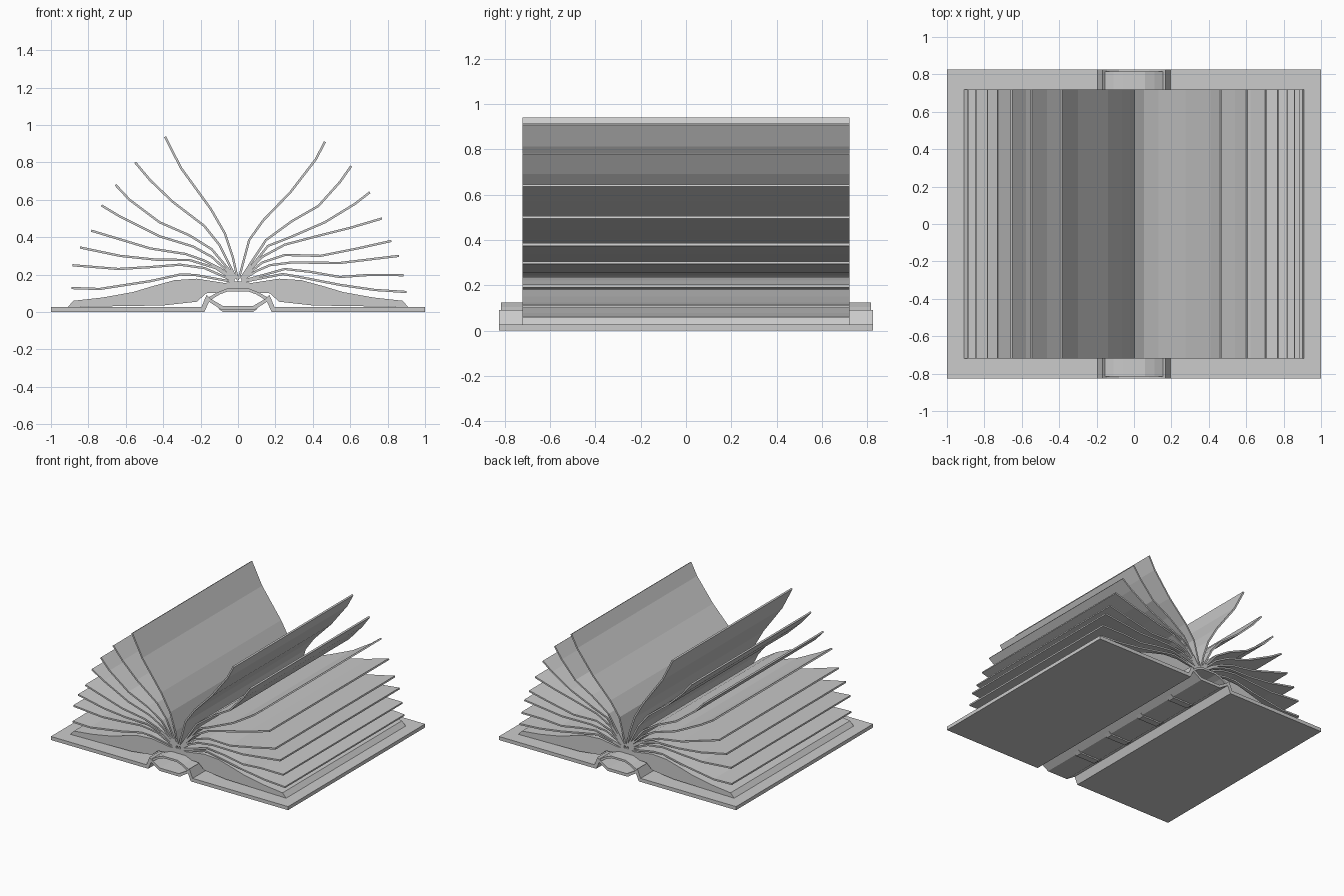
import bpy, bmesh
from mathutils import Vector

PAGE_Y = 0.72
COVER_Y = 0.825


def extrude_profile(name, pts, half_y, y0=0.0):
    """Closed (x, z) outline extruded along y."""
    bm = bmesh.new()
    face = bm.faces.new([bm.verts.new((x, y0 - half_y, z)) for x, z in pts])
    res = bmesh.ops.extrude_face_region(bm, geom=[face])
    moved = [v for v in res["geom"] if isinstance(v, bmesh.types.BMVert)]
    bmesh.ops.translate(bm, verts=moved, vec=(0, 2 * half_y, 0))
    bmesh.ops.recalc_face_normals(bm, faces=bm.faces)
    mesh = bpy.data.meshes.new(name)
    bm.to_mesh(mesh)
    bm.free()
    obj = bpy.data.objects.new(name, mesh)
    bpy.context.collection.objects.link(obj)
    return obj


def mirrored(right):
    return [(-x, z) for x, z in right]


def sheet_outline(path, thick=0.012):
    """Thicken an open (x, z) path into a closed outline."""
    p = [Vector(q) for q in path]
    a, b = [], []
    for i, q in enumerate(p):
        d = (p[min(i + 1, len(p) - 1)] - p[max(i - 1, 0)]).normalized()
        n = Vector((-d.y, d.x)) * thick / 2
        a.append(q + n)
        b.append(q - n)
    return [tuple(v) for v in a + b[::-1]]


# Cover: boards, raised hinges and sunken spine as one profile
outer = [(0.085, 0.01), (0.155, 0.055), (0.18, 0.0), (1.0, 0.0)]
inner = [(1.0, 0.027), (0.195, 0.027), (0.168, 0.092), (0.145, 0.07), (0.08, 0.032)]
half = outer + inner
extrude_profile("cover", half + mirrored(half)[::-1], COVER_Y)

# Arched lining above the hollow spine
arch_out = [(0.165, 0.06), (0.158, 0.078), (0.11, 0.105), (0.06, 0.125)]
arch_in = [(0.055, 0.11), (0.1, 0.093), (0.145, 0.065)]
extrude_profile("spine_lining", arch_out + mirrored(arch_out)[::-1]
                + mirrored(arch_in[::-1]) [::-1][::-1] + arch_in, 0.815)

# Raised bands on the outside of the spine
for i, y in enumerate((-0.5, -0.17, 0.17, 0.5)):
    extrude_profile(f"spine_band_{i + 1}",
                    [(-0.08, 0.0), (0.08, 0.0), (0.105, 0.018), (0.09, 0.025),
                     (-0.09, 0.025), (-0.105, 0.018)], 0.025, y)

# Solid page blocks resting on each board
block = [(0.0, 0.12), (0.06, 0.122), (0.11, 0.103), (0.17, 0.1), (0.22, 0.055),
         (0.4, 0.035), (0.91, 0.027), (0.88, 0.06), (0.72, 0.078), (0.56, 0.107),
         (0.46, 0.137), (0.34, 0.17), (0.22, 0.178), (0.07, 0.155), (0.0, 0.165)]
extrude_profile("page_block_right", block, PAGE_Y)
extrude_profile("page_block_left", mirrored(block), PAGE_Y)

# Fanned loose pages, from outer edge to gutter
left = [
    [(-.39, .937), (-.305, .77), (-.145, .55), (-.07, .42), (-.027, .29), (0, .17)],
    [(-.55, .80), (-.47, .705), (-.35, .59), (-.18, .46), (-.10, .36), (-.01, .18)],
    [(-.655, .68), (-.58, .60), (-.42, .48), (-.26, .41), (-.14, .335), (-.01, .18)],
    [(-.73, .57), (-.63, .51), (-.42, .405), (-.24, .35), (-.14, .295), (-.015, .18)],
    [(-.785, .435), (-.47, .34), (-.28, .31), (-.18, .275), (-.1, .235), (-.02, .175)],
    [(-.845, .345), (-.63, .30), (-.44, .28), (-.26, .278), (-.12, .235), (-.02, .17)],
    [(-.885, .25), (-.64, .23), (-.47, .24), (-.31, .253), (-.18, .235), (-.02, .165)],
    [(-.89, .128), (-.74, .123), (-.47, .165), (-.31, .2), (-.23, .198), (-.02, .16)],
]
right = [
    [(.465, .91), (.415, .815), (.28, .64), (.135, .49), (.06, .385), (.005, .18)],
    [(.605, .78), (.545, .695), (.43, .567), (.29, .487), (.15, .385), (.015, .18)],
    [(.705, .64), (.625, .578), (.465, .48), (.28, .40), (.16, .353), (.02, .18)],
    [(.77, .5), (.6, .45), (.44, .41), (.25, .36), (.13, .295), (.02, .18)],
    [(.82, .38), (.65, .342), (.44, .30), (.25, .305), (.13, .265), (.02, .175)],
    [(.86, .3), (.545, .262), (.29, .265), (.17, .25), (.1, .22), (.02, .17)],
    [(.885, .197), (.7, .198), (.545, .187), (.385, .215), (.25, .23), (.02, .165)],
    [(.90, .107), (.73, .118), (.545, .145), (.33, .187), (.24, .203), (.02, .16)],
]
for side, paths in (("left", left), ("right", right)):
    for i, path in enumerate(paths):
        extrude_profile(f"page_{side}_{i + 1}", sheet_outline(path), PAGE_Y)
